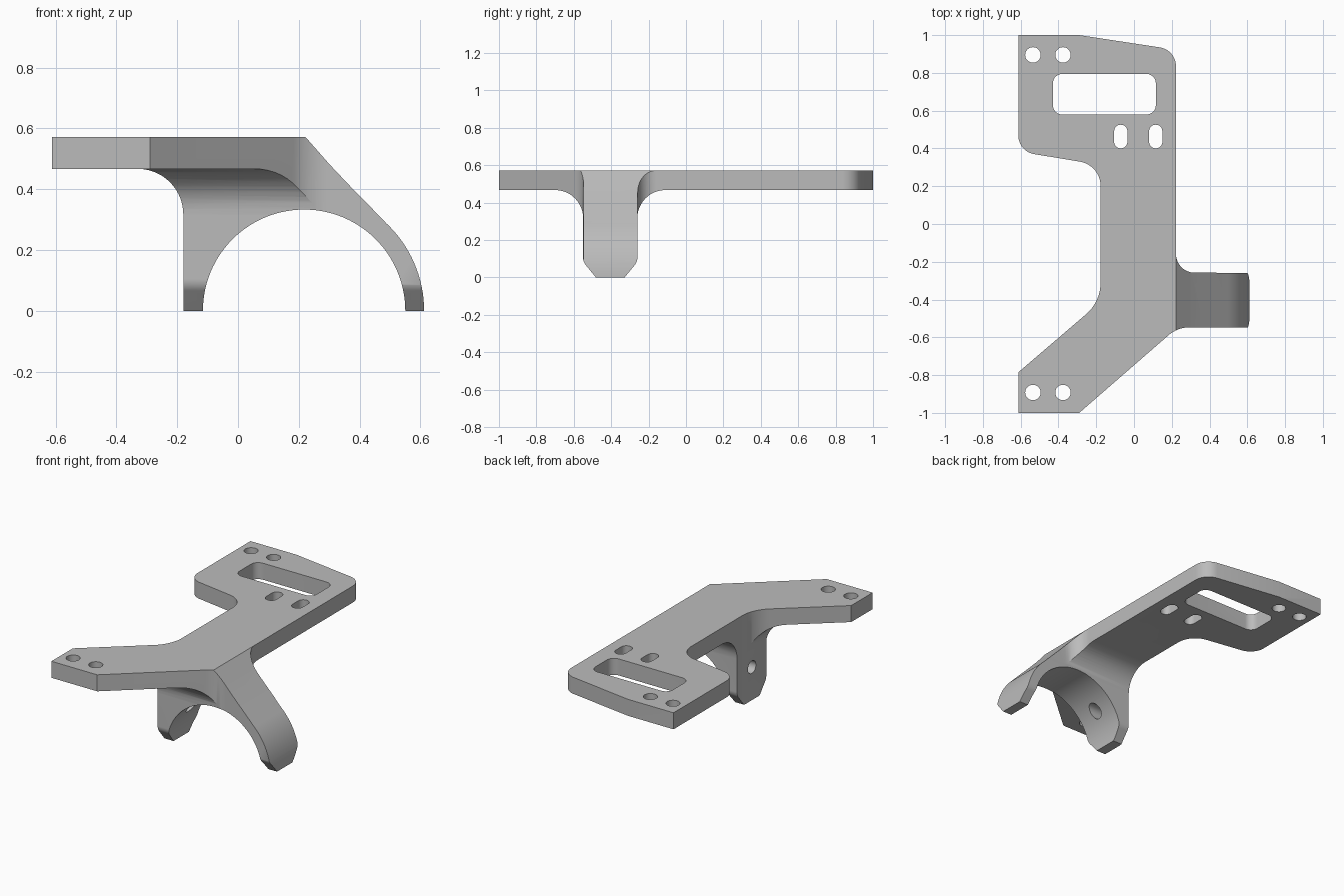
import bpy, bmesh, math
from mathutils import Vector

if "Cube" in bpy.data.objects:
    bpy.data.objects.remove(bpy.data.objects["Cube"])

TOP, UNDER = 0.572, 0.467        # plate faces
CX, R_IN, R_OUT = 0.2175, 0.333, 0.395   # clamp arch


def rounded(corners, steps=12):
    """Polygon from (u, v, radius) corners, with rounded corners."""
    out = []
    n = len(corners)
    for i, (u, v, r) in enumerate(corners):
        p = Vector((u, v))
        if r == 0:
            out.append(p)
            continue
        a = (Vector(corners[i - 1][:2]) - p).normalized()
        b = (Vector(corners[(i + 1) % n][:2]) - p).normalized()
        half = a.angle(b) / 2
        t = r / math.tan(half)
        c = p + (a + b).normalized() * (r / math.sin(half))
        s, e = p + a * t - c, p + b * t - c
        sweep = s.angle_signed(e)
        a0 = math.atan2(s.y, s.x)
        for k in range(steps + 1):
            ang = a0 - sweep * k / steps
            out.append(c + r * Vector((math.cos(ang), math.sin(ang))))
    return out


def arc(cu, cv, r, a0, a1, steps):
    return [Vector((cu + r * math.cos(math.radians(a0 + (a1 - a0) * k / steps)),
                    cv + r * math.sin(math.radians(a0 + (a1 - a0) * k / steps))))
            for k in range(steps + 1)]


def prism(name, pts, axis, lo, hi):
    """Extrude a profile along an axis."""
    place = {'x': lambda p, w: (w, p[0], p[1]),
             'y': lambda p, w: (p[0], w, p[1]),
             'z': lambda p, w: (p[0], p[1], w)}[axis]
    bm = bmesh.new()
    a = [bm.verts.new(place(p, lo)) for p in pts]
    b = [bm.verts.new(place(p, hi)) for p in pts]
    bm.faces.new(a)
    bm.faces.new(b[::-1])
    for i in range(len(pts)):
        j = (i + 1) % len(pts)
        bm.faces.new((a[i], b[i], b[j], a[j]))
    bmesh.ops.recalc_face_normals(bm, faces=bm.faces)
    me = bpy.data.meshes.new(name)
    bm.to_mesh(me)
    bm.free()
    ob = bpy.data.objects.new(name, me)
    bpy.context.collection.objects.link(ob)
    return ob


def combine(ob, other, op):
    m = ob.modifiers.new(op, 'BOOLEAN')
    m.operation, m.object, m.solver = op, other, 'EXACT'
    bpy.context.view_layer.objects.active = ob
    bpy.ops.object.modifier_apply(modifier=m.name)
    bpy.data.objects.remove(other)


# Plan outline: head, neck, diagonal arm and clamp arm
plan = rounded([
    (-0.6125, 1, 0), (-0.29, 1, 0), (0.222, 0.922, 0.1),
    (0.222, -0.258, 0.1), (0.7, -0.258, 0), (0.7, -0.547, 0),
    (0.231, -0.547, 0.17), (-0.29, -1, 0), (-0.6125, -1, 0),
    (-0.6125, -0.785, 0), (-0.177, -0.412, 0.22),
    (-0.177, 0.312, 0.13), (-0.6125, 0.384, 0.1)])
bracket = prism("mounting_bracket", plan, 'z', -0.2, 0.8)

# Front profile: plate, flared left leg, arch and sloping right leg
front = [Vector(p) for p in ((-0.8, TOP), (-0.8, UNDER))]
front += arc(-0.33, UNDER - 0.15, 0.15, 90, 0, 14)
front += [Vector((-0.18, -0.1)), Vector((CX - R_IN, -0.1))]
front += arc(CX, 0, R_IN, 180, 0, 56)
front += [Vector((CX + R_IN, -0.1)), Vector((CX + R_OUT, -0.1))]
front += arc(CX, 0, R_OUT, 0, 47, 16)
front += [Vector(p) for p in ((0.43, 0.348), (0.37, 0.409), (0.30, 0.483), (0.222, TOP))]
combine(bracket, prism("front_cut", front, 'y', -1.3, 1.3), 'INTERSECT')

# Side profile: plate, filleted shoulders and chamfered leg ends
side = rounded([
    (-1.2, 0.7, 0), (-1.2, UNDER, 0), (-0.55, UNDER, 0.15), (-0.55, 0.083, 0.06),
    (-0.482, 0, 0), (-0.328, 0, 0), (-0.26, 0.083, 0.06), (-0.26, UNDER, 0.15),
    (1.2, UNDER, 0), (1.2, 0.7, 0)])
combine(bracket, prism("side_cut", side, 'x', -1, 1), 'INTERSECT')


# Plate holes, slots and window
def cut_box(x, y, w, h, r):
    w, h = w / 2, h / 2
    pts = rounded([(x - w, y - h, r), (x + w, y - h, r), (x + w, y + h, r), (x - w, y + h, r)])
    combine(bracket, prism("opening", pts, 'z', 0.4, 0.7), 'DIFFERENCE')


for x in (-0.535, -0.376):
    for y in (0.895, -0.892):
        combine(bracket, prism("hole", arc(x, y, 0.041, 0, 348.75, 31), 'z', 0.4, 0.7), 'DIFFERENCE')
for x in (-0.07, 0.115):
    cut_box(x, 0.463, 0.07, 0.125, 0.0345)
cut_box(-0.157, 0.687, 0.545, 0.215, 0.05)

# Bolt hole through the left leg
combine(bracket, prism("bolt", arc(-0.405, 0.21, 0.04, 0, 348.75, 31), 'x', -0.4, 0.2), 'DIFFERENCE')

# Single grey finish
grey = bpy.data.materials.new("plain_grey")
grey.diffuse_color = (0.5, 0.5, 0.5, 1)
grey.use_nodes = True
grey.node_tree.nodes["Principled BSDF"].inputs["Base Color"].default_value = grey.diffuse_color
bracket.data.materials.clear()
bracket.data.materials.append(grey)
for p in bracket.data.polygons:
    p.material_index = 0
bpy.ops.object.select_all(action='DESELECT')
bracket.select_set(True)
bpy.context.view_layer.objects.active = bracket
bpy.ops.object.shade_smooth_by_angle(angle=math.radians(25))
